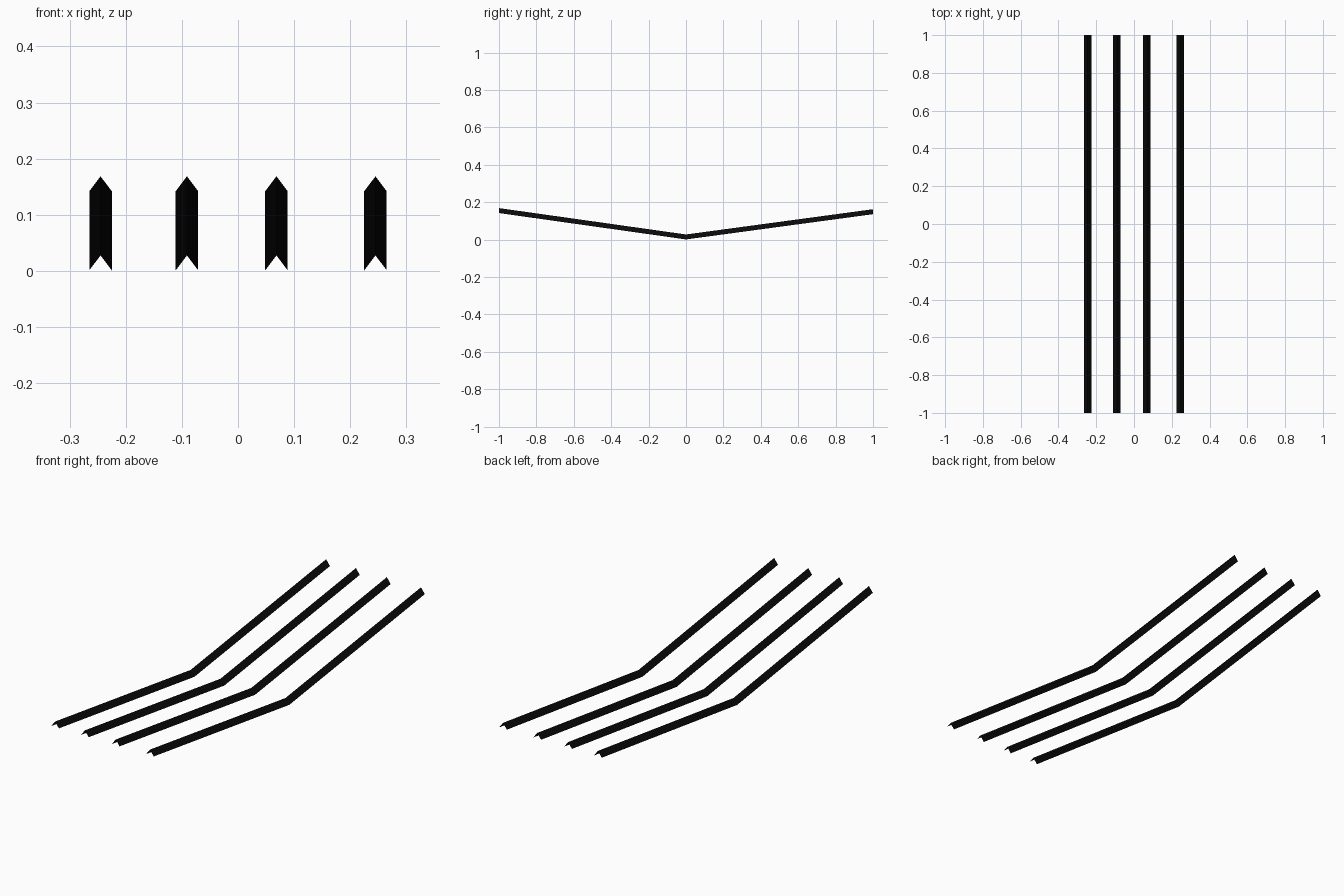
import bpy

if "Cube" in bpy.data.objects:
    bpy.data.objects.remove(bpy.data.objects["Cube"])

# near-black finish
black = bpy.data.materials.new("black")
black.diffuse_color = (0.003, 0.003, 0.003, 1)
black.use_nodes = True
black.node_tree.nodes["Principled BSDF"].inputs["Base Color"].default_value = black.diffuse_color

HALF_W, RISE = 0.02, 0.0265
# bent path: (y, height of the lower edges)
PATH = [(-1, 0.142), (0, 0.001), (1, 0.136)]


def chevron_strip(name, x):
    """Thin folded strip with a peaked section, swept along the bent path."""
    section = [(-HALF_W, 0), (0, RISE), (HALF_W, 0)]
    verts = [(x + dx, y, z + dz) for y, z in PATH for dx, dz in section]
    faces = [(3 * r + c, 3 * r + c + 1, 3 * r + c + 4, 3 * r + c + 3)[::-1]
             for r in range(2) for c in range(2)]
    mesh = bpy.data.meshes.new(name)
    mesh.from_pydata(verts, [], faces)
    mesh.materials.append(black)
    obj = bpy.data.objects.new(name, mesh)
    bpy.context.collection.objects.link(obj)


# four parallel strips
for i, x in enumerate((-0.245, -0.091, 0.0685, 0.245)):
    chevron_strip(f"bent_strip_{i + 1}", x)
